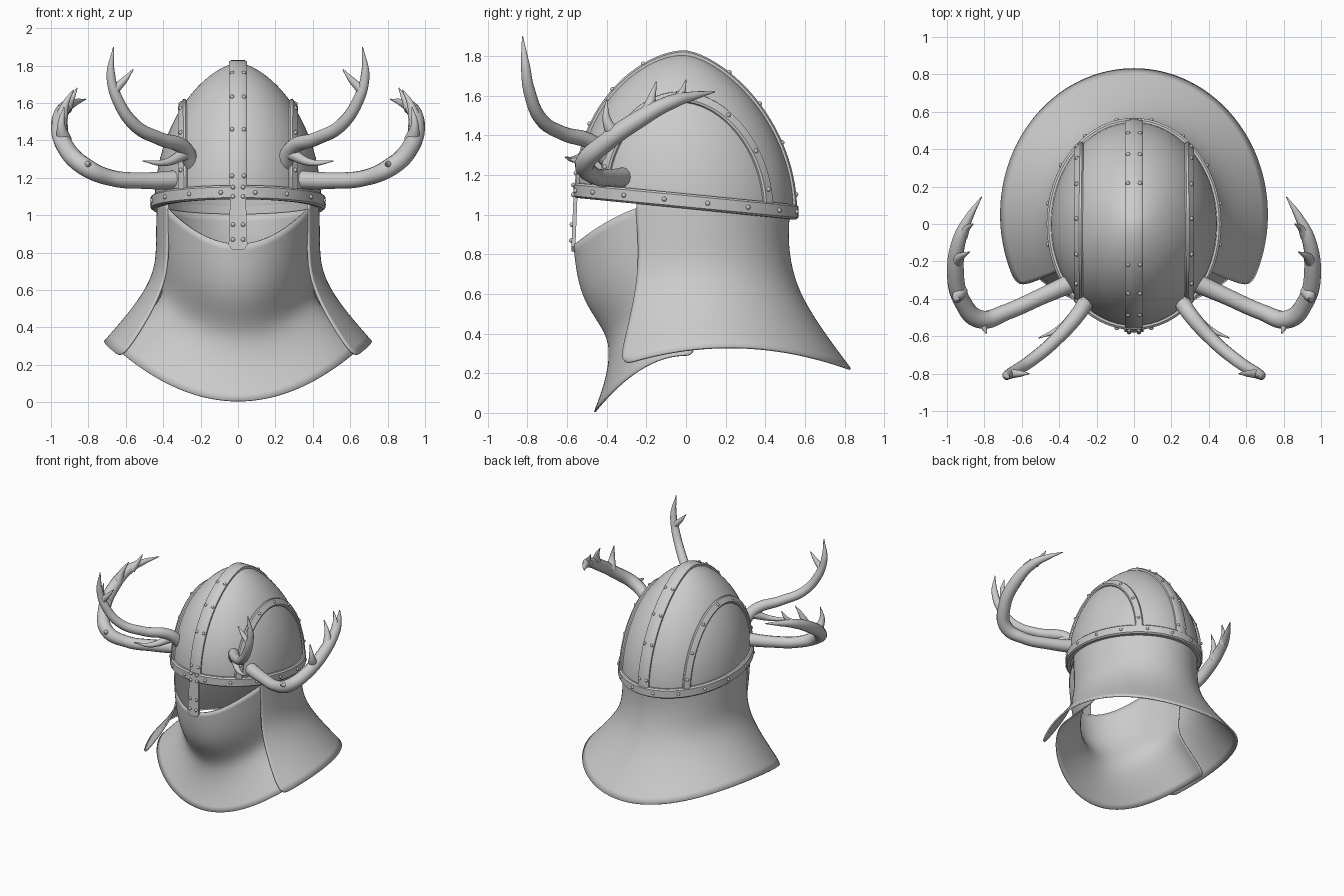
import bpy, bmesh, math
from math import sin, cos, pi, radians, sqrt
from mathutils import Vector

cube = bpy.data.objects.get("Cube")
if cube:
    bpy.data.objects.remove(cube, do_unlink=True)

grey = bpy.data.materials.new("plain_grey")
grey.use_nodes = True
GREY = (0.6, 0.6, 0.6, 1)
grey.diffuse_color = GREY
grey.node_tree.nodes["Principled BSDF"].inputs["Base Color"].default_value = GREY

RX, RY, HEIGHT, POWER = 0.445, 0.545, 0.745, 1.6


def add_mesh(name, bm, angle=40):
    bmesh.ops.recalc_face_normals(bm, faces=bm.faces)
    mesh = bpy.data.meshes.new(name)
    bm.to_mesh(mesh)
    bm.free()
    return add_object(name, mesh, angle)


def add_object(name, mesh, angle=40):
    obj = bpy.data.objects.new(name, mesh)
    bpy.context.collection.objects.link(obj)
    mesh.materials.clear()
    mesh.materials.append(grey)
    bpy.ops.object.select_all(action='DESELECT')
    obj.select_set(True)
    bpy.context.view_layer.objects.active = obj
    bpy.ops.object.shade_smooth_by_angle(angle=radians(angle))
    return obj


def grid(name, rows, closed=False, angle=40, caps=False):
    """Skin a list of equally long point rows."""
    bm = bmesh.new()
    verts = [[bm.verts.new(p) for p in row] for row in rows]
    n = len(rows[0])
    for a, b in zip(verts, verts[1:]):
        for i in range(n if closed else n - 1):
            j = (i + 1) % n
            bm.faces.new((a[i], a[j], b[j], b[i]))
    if caps:
        bm.faces.new(verts[0])
        bm.faces.new(verts[-1])
    bmesh.ops.remove_doubles(bm, verts=bm.verts, dist=0.0005)
    return add_mesh(name, bm, angle)


def thicken(obj, amount, levels=0):
    if levels:
        sub = obj.modifiers.new("smooth", 'SUBSURF')
        sub.levels = sub.render_levels = levels
    mod = obj.modifiers.new("thickness", 'SOLIDIFY')
    mod.thickness = amount
    mod.offset = -1


# Dome surface helpers: the brow line is tilted, higher at the front
def base(y):
    return 1.068 - 0.1 * y


def implicit(x, y, z):
    rho = sqrt((x / RX) ** 2 + (y / RY) ** 2)
    return rho ** POWER + ((z - base(y)) / HEIGHT) ** 2


def dome_point(x, y):
    rho = sqrt((x / RX) ** 2 + (y / RY) ** 2)
    q = sqrt(max(0, 1 - rho ** POWER))
    return Vector((x, y, base(y) + HEIGHT * q))


def dome_normal(p):
    e = 0.002
    axes = [Vector((e, 0, 0)), Vector((0, e, 0)), Vector((0, 0, e))]
    return Vector([implicit(*(p + d)) - implicit(*(p - d)) for d in axes]).normalized()


def strap(name, path, width, height, normals=None):
    """Raised metal strip with bevelled edges along a path on the dome."""
    rows = []
    for i, p in enumerate(path):
        t = path[min(i + 1, len(path) - 1)] - path[max(i - 1, 0)]
        if path[0] == path[-1] and i in (0, len(path) - 1):
            t = path[1] - path[-2]
        n = normals[i] if normals else dome_normal(p)
        s = t.cross(n).normalized() * width / 2
        rows.append([p + s - n * 0.015, p + s + n * height * 0.5, p + s * 0.75 + n * height,
                     p - s * 0.75 + n * height, p - s + n * height * 0.5, p - s - n * 0.015])
    return grid(name, rows, closed=True, angle=35, caps=path[0] != path[-1])


rivet_spots = []


def arch(x, steps=48):
    ymax = RY * sqrt(1 - (x / RX) ** 2)
    return [dome_point(x, ymax * sin(pi * (i / steps - 0.5))) for i in range(steps + 1)]


# Helmet bowl
bowl_rows = []
for i in range(25):
    t = pi / 2 * i / 24
    r = max(cos(t), 0) ** (2 / POWER)
    bowl_rows.append([Vector((RX * r * cos(a), RY * r * sin(a), base(RY * r * sin(a)) + HEIGHT * sin(t)))
                      for a in [2 * pi * k / 64 for k in range(64)]])
thicken(grid("helmet_bowl", bowl_rows, closed=True), 0.012)

# Crest strap and the two side arches
strap("crest_strap", arch(0), 0.095, 0.016)
for i in (2, 8, 13, 18, 30, 35, 40, 46):
    for x in (-0.03, 0.03):
        p = arch(x)[i]
        rivet_spots.append(p + dome_normal(p) * 0.016)
for side, label in ((1, "left"), (-1, "right")):
    path = arch(side * 0.292)
    strap(label + "_arch_strap", path, 0.06, 0.018)
    for i in (4, 11, 18, 25, 32, 39, 45):
        rivet_spots.append(path[i] + dome_normal(path[i]) * 0.018)

# Brow band around the rim
rim, rim_normals = [], []
for k in range(65):
    a = 2 * pi * (k % 64) / 64
    p = Vector((RX * cos(a), RY * sin(a), base(RY * sin(a))))
    n = Vector((cos(a) / RX, sin(a) / RY, 0)).normalized()
    rim.append(p)
    rim_normals.append(n)
    if k % 4 == 2:
        rivet_spots.append(p + n * 0.022)
strap("brow_band", rim, 0.075, 0.022, rim_normals)

# Nose guard: rounded plate hanging from the brow
bm = bmesh.new()
outline = [(-0.04, 1.16), (-0.05, 0.84), (-0.03, 0.815), (0.03, 0.815), (0.05, 0.84), (0.04, 1.16)]
face = bm.faces.new([bm.verts.new((x, -0.565 - (1.16 - z) * 0.04, z)) for x, z in outline])
extruded = bmesh.ops.extrude_face_region(bm, geom=[face])
moved = [v for v in extruded["geom"] if isinstance(v, bmesh.types.BMVert)]
bmesh.ops.translate(bm, verts=moved, vec=(0, 0.02, 0))
add_mesh("nose_guard", bm, 30)
for z in (0.87, 0.95, 1.1, 1.15):
    for x in (-0.027, 0.027):
        rivet_spots.append(Vector((x, -0.567 - (1.16 - z) * 0.04, z)))

# Rivets
bm = bmesh.new()
for p in rivet_spots:
    made = bmesh.ops.create_uvsphere(bm, u_segments=10, v_segments=6, radius=0.012)
    bmesh.ops.translate(bm, verts=made["verts"], vec=p)
add_mesh("rivets", bm, 60)

# Neck curtain: flared sheet open at the front
rows = []
for f, rx, ry in ((0, 0.435, 0.525), (0.2, 0.44, 0.505), (0.42, 0.438, 0.525),
                  (0.6, 0.485, 0.585), (0.8, 0.59, 0.68), (1, 0.718, 0.785)):
    row = []
    for k in range(33):
        a = radians(-120 + 240 * k / 32)
        y_end = 0.05 + 0.78 * cos(a)
        low = 0.335 - 0.3 * (y_end - 0.22) ** 2
        y = 0.05 * f + ry * cos(a)
        top = base(y) - 0.01
        row.append(Vector((rx * sin(a), y, top + (low - top) * f)))
    rows.append(row)
thicken(grid("neck_curtain", rows, angle=60), 0.012, 2)

# Face veil: bulges over the chin, tucks in at the throat, then spreads on the chest
rows = []
for rx, depth, z, rise in ((0.42, 0.57, 0.845, 0.235), (0.415, 0.555, 0.7, 0.2), (0.405, 0.515, 0.55, 0.18),
                           (0.4, 0.40, 0.4, 0.2), (0.43, 0.385, 0.29, 0.24),
                           (0.53, 0.41, 0.15, 0.28), (0.66, 0.465, 0.005, 0.29)):
    row = []
    for k in range(25):
        a = radians(-96 + 8 * k)
        row.append(Vector((rx * sin(a), -depth * cos(a), z + rise * sin(a) ** 2)))
    rows.append(row)
thicken(grid("face_veil", rows, angle=60), 0.008, 2)


# Antlers: tapered tubes, each point is x, y, z, radius
def horn(name, points, side):
    curve = bpy.data.curves.new(name, 'CURVE')
    curve.dimensions = '3D'
    curve.bevel_depth = 1
    curve.bevel_resolution = 4
    curve.resolution_u = 8
    curve.use_fill_caps = True
    spline = curve.splines.new('BEZIER')
    spline.bezier_points.add(len(points) - 1)
    for bp, (x, y, z, r) in zip(spline.bezier_points, points):
        bp.co = (side * x, y, z)
        bp.radius = r
        bp.handle_left_type = bp.handle_right_type = 'AUTO'
    temp = bpy.data.objects.new(name + "_path", curve)
    bpy.context.collection.objects.link(temp)
    bpy.context.view_layer.update()
    mesh = bpy.data.meshes.new_from_object(temp.evaluated_get(bpy.context.evaluated_depsgraph_get()))
    bpy.data.objects.remove(temp, do_unlink=True)
    add_object(name, mesh, 60)


antler_parts = {
    "upper_antler": [(.24, -.38, 1.26, .045), (.29, -.47, 1.36, .042), (.42, -.62, 1.41, .036), (.55, -.73, 1.48, .034),
                     (.645, -.79, 1.62, .031), (.68, -.81, 1.75, .024), (.665, -.825, 1.9, .003)],
    "upper_antler_fork": [(.66, -.8, 1.67, .026), (.61, -.8, 1.72, .018), (.56, -.8, 1.78, .003)],
    "upper_antler_brow_tine": [(.28, -.45, 1.33, .035), (.4, -.56, 1.28, .018), (.51, -.61, 1.29, .003)],
    "lower_antler": [(.3, -.3, 1.19, .052), (.5, -.39, 1.185, .044), (.68, -.47, 1.2, .043), (.82, -.51, 1.26, .05),
                     (.92, -.41, 1.36, .047), (.955, -.24, 1.48, .045), (.93, -.07, 1.57, .036),
                     (.88, .04, 1.6, .022), (.815, .145, 1.62, .003)],
    "lower_antler_spur": [(.82, -.5, 1.26, .04), (.79, -.585, 1.28, .004)],
    "lower_antler_first_tine": [(.93, -.36, 1.4, .042), (.945, -.4, 1.48, .022), (.93, -.4, 1.58, .003)],
    "lower_antler_second_tine": [(.95, -.2, 1.5, .04), (.92, -.17, 1.6, .018), (.88, -.15, 1.67, .003)],
    "lower_antler_third_tine": [(.92, -.06, 1.57, .034), (.89, -.02, 1.62, .016), (.86, 0, 1.68, .003)],
}
for side, label in ((1, "left_"), (-1, "right_")):
    for part, points in antler_parts.items():
        horn(label + part, points, side)
